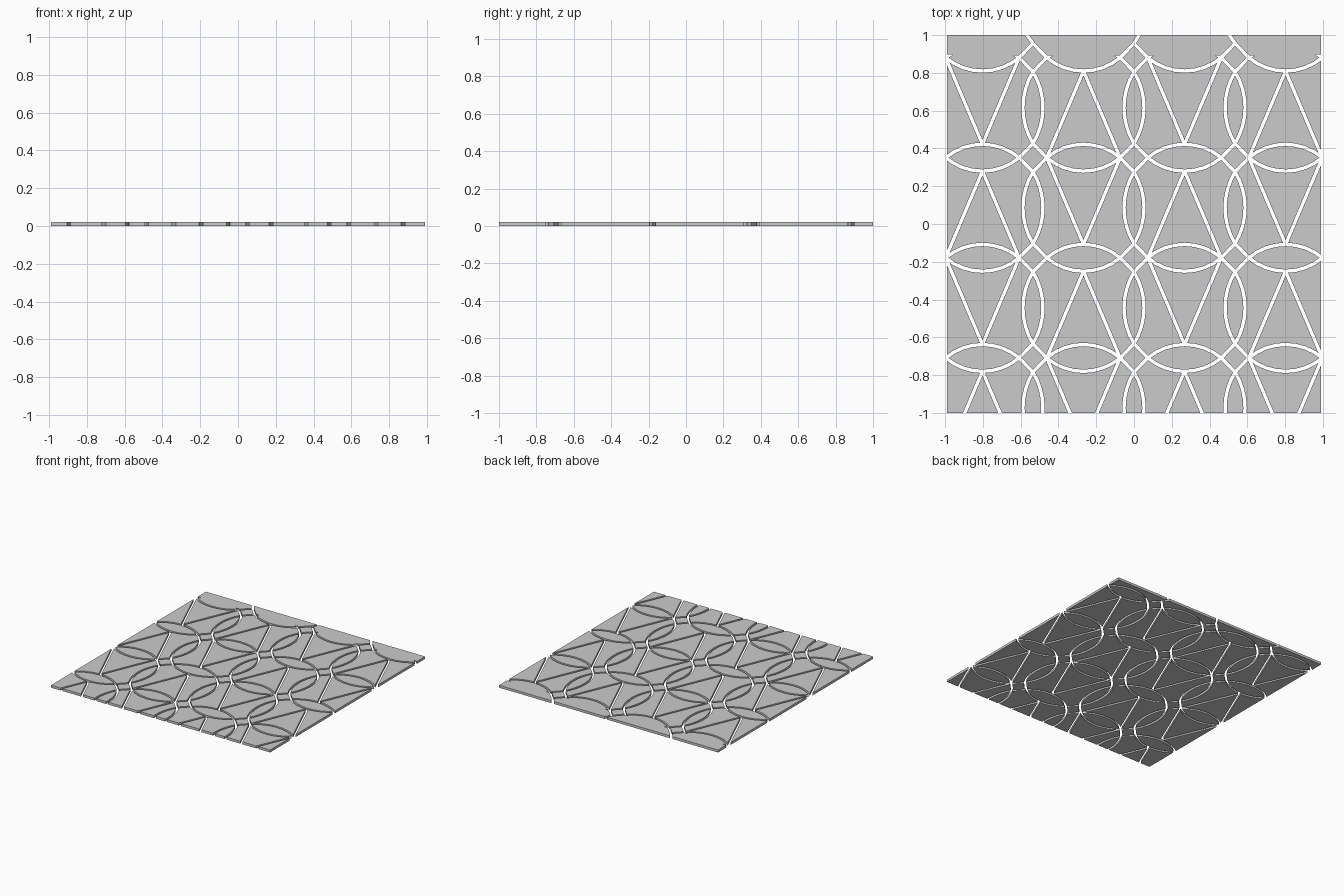
import bpy, bmesh
from math import atan, sin, cos
from mathutils import Vector as V

if "Cube" in bpy.data.objects:
    bpy.data.objects.remove(bpy.data.objects["Cube"])

PX, PY = 0.535, 0.53          # pattern pitch
TX, TY = 0.073, 0.075         # half size of the small diamonds
HH, HV = 0.071, 0.053         # half thickness of horizontal / vertical petals
GAP, THICK, N = 0.009, 0.02, 8
XM, YM = 0.99, 1.0            # panel half size
rows = [0.881 - PY * i for i in range(5)]   # diamond row heights


def arc(a, b, h):
    """Faceted arc from a to b, bulging h to the left of the direction a-b."""
    a, b = V(a), V(b)
    d = b - a
    half = d.length / 2
    t = 2 * atan(h / half)
    n = V((-d.y, d.x)).normalized()
    if abs(t) < 1e-6:
        return [a, b]
    r = half / sin(t)
    c = (a + b) / 2 + n * (h - r)
    u = d.normalized()
    return [c + u * (r * sin(-t + 2 * t * i / N)) + n * (r * cos(-t + 2 * t * i / N))
            for i in range(N + 1)]


def clean(p):
    return [V(q) for i, q in enumerate(p) if (V(q) - V(p[i - 1])).length > 1e-5]


def inset(p):
    """Shrink the outline by half a joint width with mitred corners."""
    p = clean(p)
    if sum(p[i - 1].cross(p[i]) for i in range(len(p))) < 0:
        p.reverse()
    out = []
    for i in range(len(p)):
        e1 = (p[i] - p[i - 1]).normalized()
        e2 = (p[(i + 1) % len(p)] - p[i]).normalized()
        n1, n2 = V((-e1.y, e1.x)), V((-e2.y, e2.x))
        out.append(p[i] + (n1 + n2) * GAP / max(0.04, 1 + n1.dot(n2)))
    return out


def clip(p):
    """Trim an outline to the panel rectangle."""
    for ax, s, lim in ((0, 1, XM), (0, -1, XM), (1, 1, YM), (1, -1, YM)):
        out = []
        for i in range(len(p)):
            a, b = p[i - 1], p[i]
            da, db = s * a[ax] - lim, s * b[ax] - lim
            if (da > 0) != (db > 0):
                out.append(a.lerp(b, da / (da - db)))
            if db <= 0:
                out.append(b)
        p = out
    return clean(p)


def tiles(name, outlines):
    bm = bmesh.new()
    for o in outlines:
        p = clip(inset(o))
        if len(p) < 3:
            continue
        lo = [bm.verts.new((q.x, q.y, 0)) for q in p]
        hi = [bm.verts.new((q.x, q.y, THICK)) for q in p]
        bm.faces.new(lo[::-1])
        bm.faces.new(hi)
        for i in range(len(p)):
            bm.faces.new((lo[i - 1], lo[i], hi[i], hi[i - 1]))
    bmesh.ops.triangulate(bm, faces=[f for f in bm.faces if len(f.verts) > 4])
    me = bpy.data.meshes.new(name)
    bm.to_mesh(me)
    bm.free()
    bpy.context.collection.objects.link(bpy.data.objects.new(name, me))


diamonds, wide, tall, tris, sides, top = [], [], [], [], [], []

for r, y in enumerate(rows[:4]):
    # small diamonds and upright petals
    for i in (-1, 0, 1):
        x = i * PX
        diamonds.append([(x + TX, y), (x, y + TY), (x - TX, y), (x, y - TY)])
        a, b = (x, y - TY), (x, y - PY + TY)
        tall.append(arc(a, b, HV) + arc(b, a, HV))
    for c in range(4):
        cx = (c - 1.5) * PX
        xl, xr = cx - PX / 2, cx + PX / 2
        # horizontal petals
        a, b = (xl + TX, y), (xr - TX, y)
        wide.append(arc(a, b, HH) + arc(b, a, HH))
        # cell below this row: triangle and its two side tiles
        up = (r + c) % 2 == 1
        s = 1 if up else -1
        yb, ya = (y - PY, y) if up else (y, y - PY)    # base row, apex row
        tris.append([(cx, ya - s * HH)] + arc((xl + TX, yb), (xr - TX, yb), s * HH))
        for m in (-1, 1):
            ex = cx + m * PX / 2
            tip = ex - m * TX
            v0, v1 = (ex, yb + s * TY), (ex, ya - s * TY)
            far = arc((tip, ya), (2 * cx - tip, ya), m * s * HH)
            sides.append([V((tip, yb))] + arc(v0, v1, m * s * HV) + far[:N // 2 + 1])

# border tiles along the back edge, split by short slanted joints
y = rows[0]
lean = [-0.07, -0.07, 0.06, -0.07, 0.07]
for c in range(4):
    xl, xr = (c - 2) * PX, (c - 1) * PX
    top.append([(xl + lean[c], y + TY + 0.1), (xl, y + TY)]
               + arc((xl + TX, y), (xr - TX, y), HH)
               + [(xr, y + TY), (xr + lean[c + 1], y + TY + 0.1)])

tiles("diamond_tiles", diamonds)
tiles("horizontal_petal_tiles", wide)
tiles("upright_petal_tiles", tall)
tiles("triangle_tiles", tris)
tiles("side_tiles", sides)
tiles("back_border_tiles", top)
